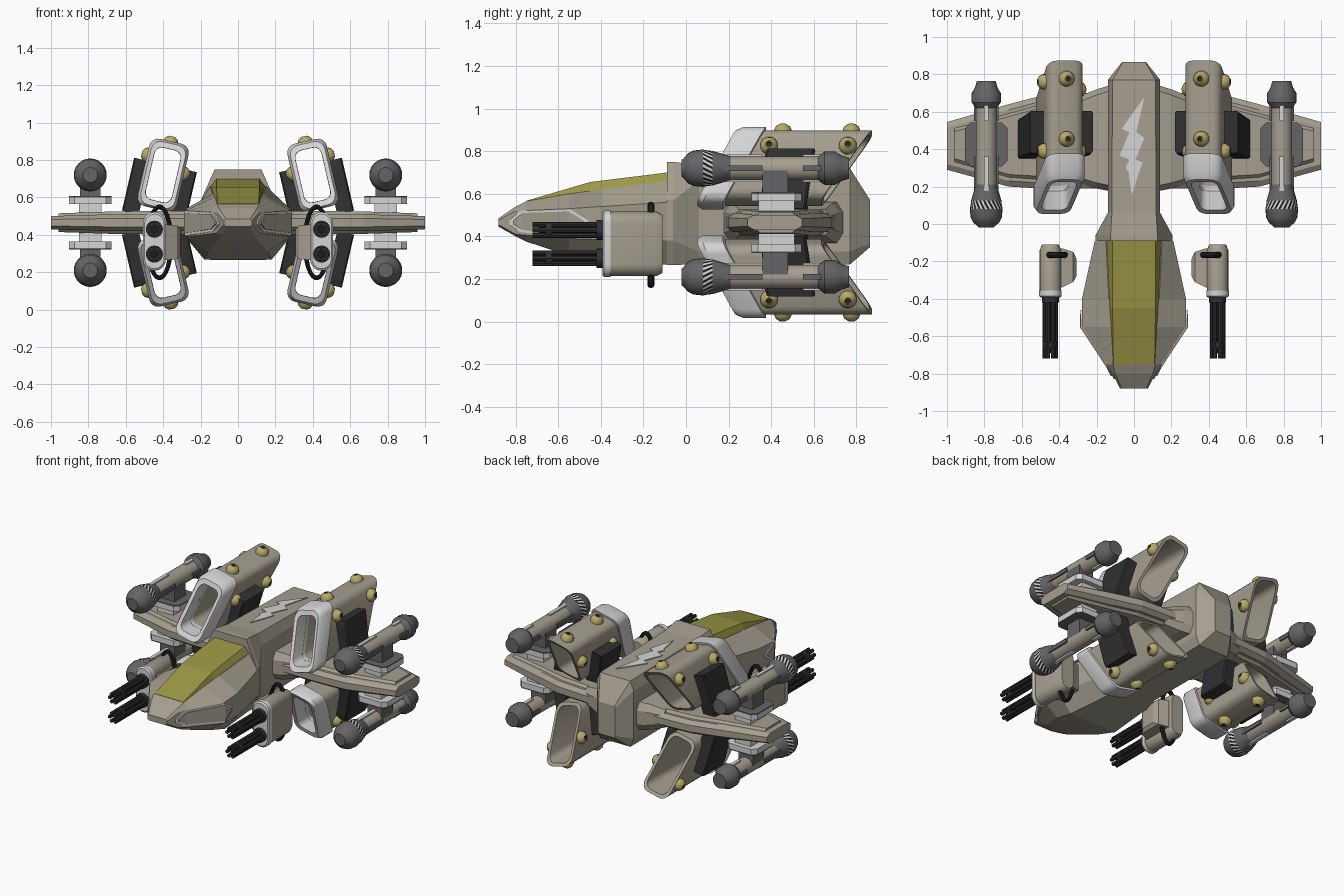
import bpy, bmesh, math
from mathutils import Vector

if "Cube" in bpy.data.objects:
    bpy.data.objects.remove(bpy.data.objects["Cube"])

ZM = 0.465  # height of the plane the engines and cannons mirror about
COL = {"taupe": (.38, .347, .278), "light_grey": (.66, .66, .67), "olive_glass": (.33, .31, .06),
       "charcoal": (.03, .03, .032), "mid_grey": (.13, .13, .135), "gold": (.48, .40, .14),
       "black": (.012, .012, .012)}
MATS = {}
for k, c in COL.items():
    MATS[k] = bpy.data.materials.new(k)
    MATS[k].diffuse_color = (*c, 1)


def make(name, verts, faces, mats, s=(1, 1), smooth=False):
    """Mesh from faces; s mirrors in x and about ZM; mats is one name or one per face."""
    sx, sz = s
    me = bpy.data.meshes.new(name)
    me.from_pydata([(x * sx, y, ZM + (z - ZM) * sz) for x, y, z in verts], [], faces)
    names = [mats] * len(faces) if isinstance(mats, str) else mats
    used = list(dict.fromkeys(names))
    for m in used:
        me.materials.append(MATS[m])
    for p, m in zip(me.polygons, names):
        p.material_index = used.index(m)
    bm = bmesh.new()
    bm.from_mesh(me)
    bmesh.ops.recalc_face_normals(bm, faces=bm.faces)
    bm.to_mesh(me)
    bm.free()
    ob = bpy.data.objects.new(name, me)
    bpy.context.collection.objects.link(ob)
    if smooth:
        bpy.ops.object.select_all(action='DESELECT')
        ob.select_set(True)
        bpy.context.view_layer.objects.active = ob
        bpy.ops.object.shade_smooth_by_angle(angle=math.radians(32))
    return ob


def loft(name, rings, mat, s=(1, 1), closed=False, smooth=False, band=None):
    """Skin rings of equal length; band(i, j) may choose the colour of each face."""
    n, k = len(rings[0]), len(rings)
    verts = [p for r in rings for p in r]
    faces, mats = [], []
    for i in range(k if closed else k - 1):
        a, b = i * n, (i + 1) % k * n
        for j in range(n):
            q = (j + 1) % n
            faces.append((a + j, a + q, b + q, b + j))
            mats.append(band(i, j) if band else mat)
    if not closed:
        faces += [tuple(range(n)), tuple(range((k - 1) * n, k * n))]
        mats += [band(0, 0) if band else mat, band(k - 2, 0) if band else mat]
    return make(name, verts, faces, mats, s, smooth)


def box(name, x, y, z, mat, s=(1, 1)):
    loft(name, [[(x[0], v, z[0]), (x[1], v, z[0]), (x[1], v, z[1]), (x[0], v, z[1])] for v in y], mat, s)


def lathe(name, o, axis, prof, mat, s=(1, 1), n=20, band=None, twist=None):
    """Turned part: prof holds (radius, distance along axis)."""
    w = Vector(axis).normalized()
    u = w.orthogonal().normalized()
    v = w.cross(u)
    rings = []
    for i, (r, h) in enumerate(prof):
        t = twist[i] if twist else 0
        rings.append([tuple(Vector(o) + w * h + (u * math.cos(a) + v * math.sin(a)) * r)
                      for a in (2 * math.pi * (j + t) / n for j in range(n))])
    return loft(name, rings, mat, s, smooth=True, band=band)


def rrect(a, b, r, n=5):
    out = []
    for q, (cx, cy) in enumerate([(1, 1), (-1, 1), (-1, -1), (1, -1)]):
        for i in range(n):
            t = math.pi / 2 * (q + i / (n - 1))
            out.append((cx * (a - r) + r * math.cos(t), cy * (b - r) + r * math.sin(t)))
    return out


def oct_ring(y, wt, zt, wm, zs, zl, wb, zb):
    half = [(wb, zb), (wm, zl), (wm, zs), (wt, zt)]
    return [(x, y, z) for x, z in half] + [(-x, y, z) for x, z in half[::-1]]


# cockpit hull, canopy and rear fuselage
loft("cockpit_hull", [oct_ring(*r) for r in [
    (-.88, .065, .485, .075, .475, .455, .065, .445), (-.80, .10, .54, .115, .52, .41, .09, .40),
    (-.75, .115, .565, .15, .52, .405, .10, .375), (-.55, .125, .60, .278, .53, .39, .16, .31),
    (-.40, .135, .62, .278, .54, .385, .18, .268), (-.09, .15, .66, .21, .56, .38, .15, .268)]], "taupe")
loft("canopy", [[(-b, y, zb), (b, y, zb), (t, y, zt), (-t, y, zt)] for y, b, zb, t, zt in [
    (-.75, .113, .562, .110, .567), (-.45, .13, .612, .115, .655), (-.085, .148, .655, .115, .70)]], "olive_glass")
loft("fuselage", [oct_ring(*r) for r in [
    (-.09, .125, .75, .205, .57, .38, .15, .266), (-.06, .125, .75, .205, .57, .38, .15, .266),
    (.06, .118, .735, .14, .66, .33, .115, .268), (.77, .115, .72, .14, .66, .33, .115, .268),
    (.865, .06, .57, .065, .555, .365, .06, .35)]], "taupe")

# zigzag flash plate on the spine, traced tip to tail
flash = [(.056, .68), (-.065, .51), (-.025, .49), (-.078, .365), (-.025, .345), (-.045, .30), (-.03, .28),
         (-.012, .155), (.045, .33), (.008, .345), (.056, .46), (.012, .49)]
top = lambda y, d: .735 - .015 * (y - .06) / .71 + d
loft("spine_flash", [[(x, y, top(y, d)) for x, y in flash] for d in (-.002, .006)], "light_grey")


def duct_point(u, v, y, t=math.radians(13)):
    return (.40 + u * math.cos(t) - v * math.sin(t), y, .72 + u * math.sin(t) + v * math.cos(t))


def duct_ring(a, b, y0, k):
    return [duct_point(u, v, y0 + k * v) for u, v in rrect(a, b, min(a * .55, .05))]


for sx in (1, -1):
    side = "right" if sx > 0 else "left"
    S = (sx, 1)
    # framed panel on the side of the nose
    for nm, d, f, m in (("panel_frame", .007, 1, "light_grey"), ("panel", .012, .8, "taupe")):
        rings = []
        for y, w, z0, z1 in [(-.83, .10, .455, .475), (-.78, .126, .42, .52), (-.55, .278, .395, .53),
                             (-.46, .278, .455, .475)]:
            zc, h = (z0 + z1) / 2, (z1 - z0) / 2 * f
            yy = y if f == 1 or y == -.55 else -.66 + (y + .66) * .9
            if yy < -.55:
                w += .7 * (yy - y)
            rings.append([(w - .03, yy, zc - h), (w + d, yy, zc - h), (w + d, yy, zc + h), (w - .03, yy, zc + h)])
        loft(f"{side}_nose_{nm}", rings, m, S)

    # wing: thin slab, raised centre slab, thick root
    def wing(name, sections):
        loft(f"{side}_{name}", [[(x, a, ZM - h * .5), (x, a + .03, ZM - h), (x, b - .03, ZM - h), (x, b, ZM - h * .5),
                                 (x, b, ZM + h * .5), (x, b - .03, ZM + h), (x, a + .03, ZM + h), (x, a, ZM + h * .5)]
                                for x, a, b, h in sections], "taupe", S)
    wing("wing", [(.1, .19, .71, .045), (.5, .19, .685, .045), (.67, .20, .64, .045), (1.0, .29, .545, .035)])
    wing("wing_core", [(.1, .225, .68, .062), (.5, .225, .65, .062), (.67, .235, .605, .06), (.96, .32, .525, .05)])
    wing("wing_root", [(.1, .17, .75, .10), (.20, .19, .72, .09), (.30, .22, .68, .06)])

    # twin rotary gun pod
    cx, cz = .447, .365

    def pod(name, mat, secs):
        loft(f"{side}_{name}", [[(cx + u * k, y, cz + v * (1 - (1 - k) * .5)) for u, v in rrect(.057, .152, .056, 7)]
                                for y, k in secs], mat, S, smooth=True)
    pod("gun_pod", "taupe", [(-.37, 1), (-.14, 1), (-.11, .8)])
    pod("gun_pod_rim", "light_grey", [(-.393, .92), (-.385, 1.06), (-.355, 1.06)])
    loft(f"{side}_gun_mount", [[(x, a, .36 - h), (x, b, .36 - h), (x, b, .36 + h), (x, a, .36 + h)]
                               for x, a, b, h in [(.308, -.28, -.185, .07), (.325, -.31, -.15, .09),
                                                  (.385, -.34, -.13, .095), (.42, -.34, -.13, .095)]], "taupe", S)
    for lvl, z in (("upper", .43), ("lower", .297)):
        nm = f"{side}_{lvl}_gun"
        lathe(nm + "_hub", (cx, 0, z), (0, 1, 0), [(.046, -.42), (.046, -.38)], "charcoal", S, 16)
        lathe(nm + "_core", (cx, 0, z), (0, 1, 0), [(.02, -.69), (.02, -.38)], "black", S, 10)
        lathe(nm + "_clamp", (cx, 0, z), (0, 1, 0), [(.037, -.66), (.037, -.63)], "charcoal", S, 12)
        for i in range(6):
            a = i * math.pi / 3
            lathe(f"{nm}_barrel_{i}", (cx + .029 * math.cos(a), 0, z + .029 * math.sin(a)), (0, 1, 0),
                  [(.012, -.72), (.012, -.38)], "charcoal", S, 8)
    # ammunition hose looped round the pod
    hoop = []
    for i in range(32):
        a = 2 * math.pi * i / 32
        hoop.append([(.42 + (.062 + .013 * math.cos(b)) * math.cos(a), -.165 + .016 * math.sin(b),
                      .36 + (.19 + .013 * math.cos(b)) * math.sin(a)) for b in (math.pi / 4 * j for j in range(8))])
    loft(f"{side}_gun_hose", hoop, "black", S, closed=True, smooth=True)

    for sz in (1, -1):
        S2 = (sx, sz)
        tag = f"{'upper' if sz > 0 else 'lower'}_{side}"
        # open engine duct with pale intake lip
        loft(tag + "_intake_lip", [duct_ring(*r) for r in [
            (.072, .143, .15, .53), (.094, .173, .145, .53), (.108, .185, .175, .53), (.108, .185, .275, .55),
            (.098, .175, .28, .55), (.071, .142, .28, .55)]], "light_grey", S2, True, True)
        loft(tag + "_engine_duct", [duct_ring(*r) for r in [
            (.099, .170, .25, .55), (.099, .170, .755, .7), (.081, .152, .755, .7), (.071, .142, .25, .55)]],
            "taupe", S2, True, True)
        # gold domed studs
        for i, (u, v, y, du, dv) in enumerate([
                (0, .172, .455, 0, 1), (0, .172, .777, 0, 1), (.098, .085, .39, 1, 0), (.098, .085, .76, 1, 0),
                (-.098, .03, .39, -1, 0), (-.098, .03, .72, -1, 0)]):
            o = duct_point(u, v, y)
            ax = Vector(duct_point(u + du, v + dv, y)) - Vector(o)
            lathe(f"{tag}_stud_{i}", o, ax, [(.042, -.01), (.042, .012), (.034, .028), (.017, .040), (.013, .040),
                  (.010, .034)], "gold", S2, 12, band=lambda i, j: "charcoal" if i == 4 else "gold")
        # dark radiator fins either side of the duct
        for nm, d in (("outer", 1), ("inner", -1)):
            loft(f"{tag}_{nm}_fin", [[duct_point(u * d, v, y) for u, y in
                 ((.08, a), (.165, a), (.172, a + .01), (.172, b - .01), (.165, b), (.08, b))]
                 for v, a, b in ((-.235, .35, .56), (.02, .37, .60), (.055, .38, .605))], "charcoal", S2)
        # wingtip cannon
        o = (.79, 0, .72)
        lathe(tag + "_cannon_nose", o, (0, 1, 0), [(.04, -.02), (.045, -.012), (.07, .008), (.083, .035), (.088, .08)],
              "mid_grey", S2, 24)
        lathe(tag + "_cannon_stripes", o, (0, 1, 0), [(.088, .08), (.081, .125)], "black", S2, 44, twist=(0, 2),
              band=lambda i, j: "black" if j % 2 else "light_grey")
        lathe(tag + "_cannon_collar", o, (0, 1, 0), [(.081, .125), (.074, .15), (.056, .21)], "mid_grey", S2, 24)
        lathe(tag + "_cannon_tube", o, (0, 1, 0), [(.056, .19), (.056, .65)], "taupe", S2, 20)
        lathe(tag + "_cannon_tail", o, (0, 1, 0), [(.056, .62), (.078, .65), (.078, .70), (.06, .73), (.05, .765)],
              "mid_grey", S2, 16)
        for i, (a, b) in enumerate(((.14, .36), (.55, .66))):
            box(f"{tag}_cannon_rib_vertical_{i}", (.778, .802), (a, b), (.655, .785), "light_grey", S2)
            box(f"{tag}_cannon_rib_flat_{i}", (.725, .855), (a, b), (.708, .732), "mid_grey", S2)
        # cannon pedestal
        box(tag + "_pedestal_foot", (.73, .85), (.34, .51), (.49, .57), "light_grey", S2)
        plate = [(.79 + u, .425 + v) for u, v in rrect(.113, .117, .03, 2)]
        loft(tag + "_pedestal_plate", [[(x, y, z) for x, y in plate] for z in (.565, .60)], "light_grey", S2)
        loft(tag + "_pedestal_cover", [[(x, y, z) for x, y in plate] for z in (.60, .608)], "mid_grey", S2)
        box(tag + "_pedestal_stem", (.735, .845), (.36, .48), (.605, .71), "mid_grey", S2)

for m in bpy.data.materials:
    if m.users and not m.is_grease_pencil:
        m.use_nodes = True
        m.node_tree.nodes["Principled BSDF"].inputs["Base Color"].default_value = m.diffuse_color
